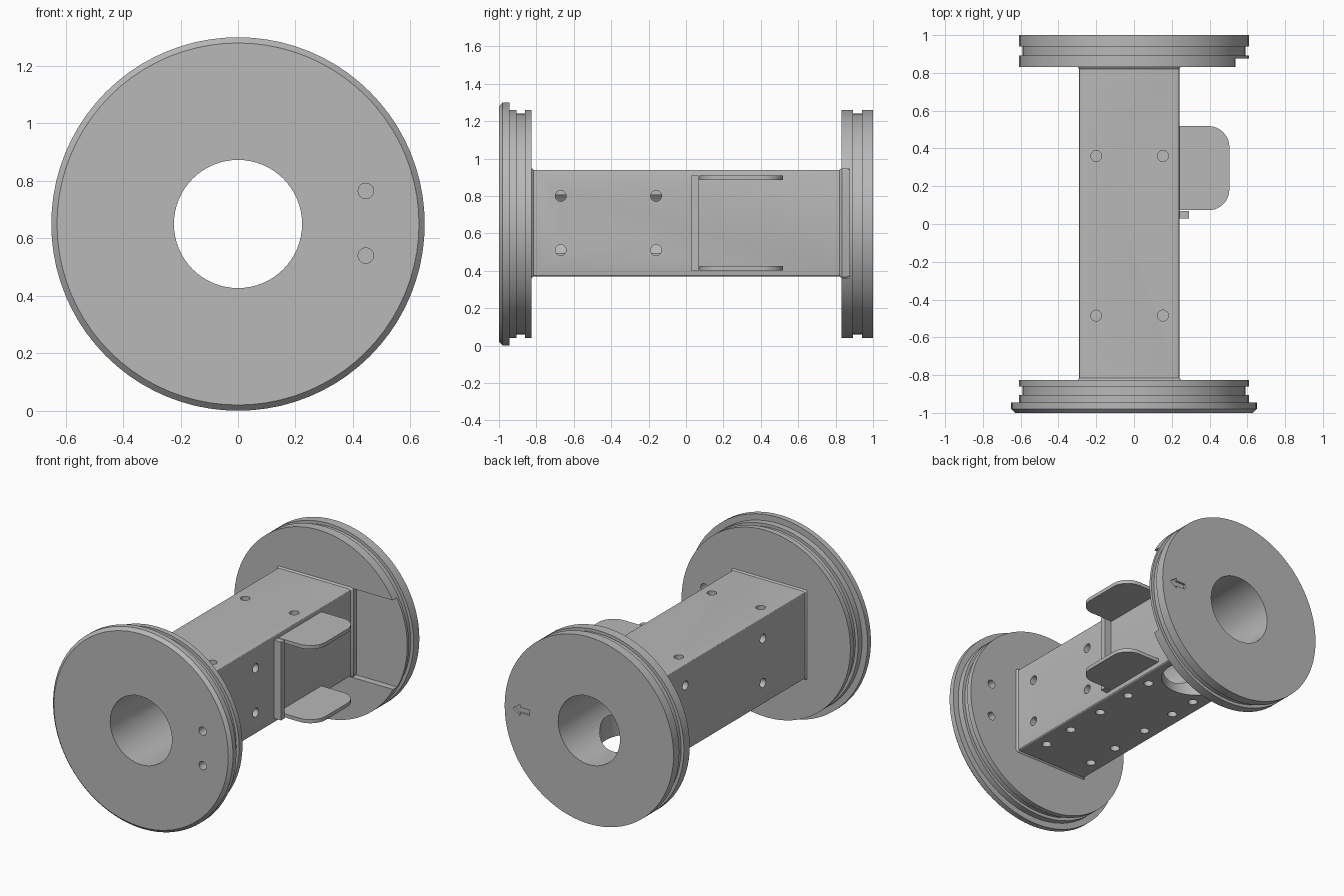
import bpy, bmesh, math

if "Cube" in bpy.data.objects:
    bpy.data.objects.remove(bpy.data.objects["Cube"], do_unlink=True)

grey = bpy.data.materials.new("plain grey")
grey.use_nodes = True
grey.diffuse_color = (0.48, 0.48, 0.48, 1)
for node in grey.node_tree.nodes:
    if node.type == "BSDF_PRINCIPLED":
        node.inputs["Base Color"].default_value = grey.diffuse_color

AXIS_Z = 0.65          # height of the spool axis
BORE = 0.223
PLACE = {"x": lambda a, b, h: (h, a, b),
         "y": lambda a, b, h: (a, h, b),
         "z": lambda a, b, h: (a, b, h)}


def loft(name, axis, sections):
    """Skin closed outlines placed along an axis: [(outline, distance), ...]"""
    bm = bmesh.new()
    rings = [[bm.verts.new(PLACE[axis](a, b, h)) for a, b in outline]
             for outline, h in sections]
    n = len(rings[0])
    for r, s in zip(rings, rings[1:]):
        for i in range(n):
            j = (i + 1) % n
            bm.faces.new((r[i], r[j], s[j], s[i]))
    bm.faces.new(rings[0])
    bm.faces.new(rings[-1])
    bmesh.ops.recalc_face_normals(bm, faces=bm.faces)
    mesh = bpy.data.meshes.new(name)
    bm.to_mesh(mesh)
    bm.free()
    mesh.materials.append(grey)
    obj = bpy.data.objects.new(name, mesh)
    bpy.context.collection.objects.link(obj)
    return obj


def circle(a, b, r, n=24):
    return [(a + r * math.cos(math.tau * i / n), b + r * math.sin(math.tau * i / n))
            for i in range(n)]


def rect(a0, a1, b0, b1, r=0.0, grow=0.0, steps=1):
    """Rectangle, with rounded corners when r is set"""
    a0, a1, b0, b1 = a0 - grow, a1 + grow, b0 - grow, b1 + grow
    if r == 0:
        return [(a0, b0), (a1, b0), (a1, b1), (a0, b1)]
    pts = []
    for k, (a, b) in enumerate([(a1 - r, b1 - r), (a0 + r, b1 - r),
                                (a0 + r, b0 + r), (a1 - r, b0 + r)]):
        for i in range(steps + 1):
            t = (k + i / steps) * math.pi / 2
            pts.append((a + r * math.cos(t), b + r * math.sin(t)))
    return pts


def prism(name, axis, outline, lo, hi):
    return loft(name, axis, [(outline, lo), (outline, hi)])


def cut(target, axis, outline, lo, hi):
    cutter = prism("cutter", axis, outline, lo, hi)
    cutter.hide_render = True
    mod = target.modifiers.new("cut", "BOOLEAN")
    mod.operation, mod.solver, mod.object = "DIFFERENCE", "EXACT", cutter
    bpy.ops.object.select_all(action="DESELECT")
    bpy.context.view_layer.objects.active = target
    target.select_set(True)
    bpy.ops.object.modifier_apply(modifier=mod.name)
    bpy.data.objects.remove(cutter, do_unlink=True)


def flange(name, profile):
    disc = loft(name, "y", [(circle(0, AXIS_Z, r, 80), y) for y, r in profile])
    cut(disc, "y", circle(0, AXIS_Z, BORE, 64), -1.2, 1.2)
    return disc


# Grooved end flanges
front = flange("front_flange", [
    (-1, 0.63), (-0.98, 0.65), (-0.945, 0.65), (-0.945, 0.61), (-0.905, 0.61),
    (-0.905, 0.59), (-0.86, 0.59), (-0.86, 0.61), (-0.825, 0.61)])
back = flange("back_flange", [
    (0.832, 0.61), (0.893, 0.61), (0.893, 0.59), (0.94, 0.59), (0.94, 0.61), (1, 0.61)])

# Two pin holes in the front flange
for z in (0.54, 0.765):
    cut(front, "y", circle(0.445, z, 0.027), -1.1, -0.7)

# Side slot and engraved arrow in the back flange
cut(back, "x", rect(0.7, 0.875, 0.362, 0.943), 0.24, 0.8)
arrow = [(0.43, -0.018), (0.50, -0.018), (0.50, -0.035), (0.55, 0),
         (0.50, 0.035), (0.50, 0.018), (0.43, 0.018)]
cut(back, "y", [(x, AXIS_Z + z) for x, z in arrow], 0.985, 1.1)

# Square barrel with flared ends
side = (-0.29, 0.24, 0.37, 0.94)
body = loft("barrel", "y", [
    (rect(*side, r=0.012, grow=g, steps=3), y)
    for y, g in ((-0.83, 0.012), (-0.815, 0), (0.82, 0), (0.835, 0.01), (0.875, 0.004))])
cut(body, "y", circle(0, AXIS_Z, BORE, 64), -1.2, 1.2)

# Round opening underneath, into the bore
cut(body, "z", circle(-0.025, 0.56, 0.21, 48), 0.2, AXIS_Z)

# Blind screw holes on the four faces
DEPTH, R = 0.08, 0.029
for x in (-0.2, 0.153):
    for y in (-0.485, 0.36):
        cut(body, "z", circle(x, y, R), 0.94 - DEPTH, 1.1)
    for y in (-0.65, -0.42, -0.14, 0.125, 0.32):
        cut(body, "z", circle(x, y, R), 0.2, 0.37 + DEPTH)
for z in (0.51, 0.80):
    for y in (-0.67, -0.16):
        cut(body, "x", circle(y, z, R), 0.24 - DEPTH, 0.4)
    for y in (-0.38, 0.42):
        cut(body, "x", circle(y, z, R), -0.5, -0.29 + DEPTH)

# Side bracket: upright rib and two rounded fins
rib = prism("side_rib", "z", rect(0.23, 0.29, 0.03, 0.068), 0.40, 0.91)
fin_outline = [(max(x, 0.23), y) for x, y in rect(0.0, 0.505, 0.073, 0.518, r=0.11, steps=10)]
right_half = [p for p in fin_outline if p[0] > 0.23]
right_half.sort(key=lambda p: p[1])
fin_outline = [(0.23, 0.073)] + right_half + [(0.23, 0.518)]
fins = [prism(n, "z", fin_outline, z, z + 0.024)
        for n, z in (("lower_fin", 0.402), ("upper_fin", 0.886))]

# Smooth shading on the round surfaces
bpy.ops.object.select_all(action="DESELECT")
for obj in [front, back, body, rib] + fins:
    obj.select_set(True)
bpy.context.view_layer.objects.active = body
bpy.ops.object.shade_smooth_by_angle(angle=math.radians(30))
